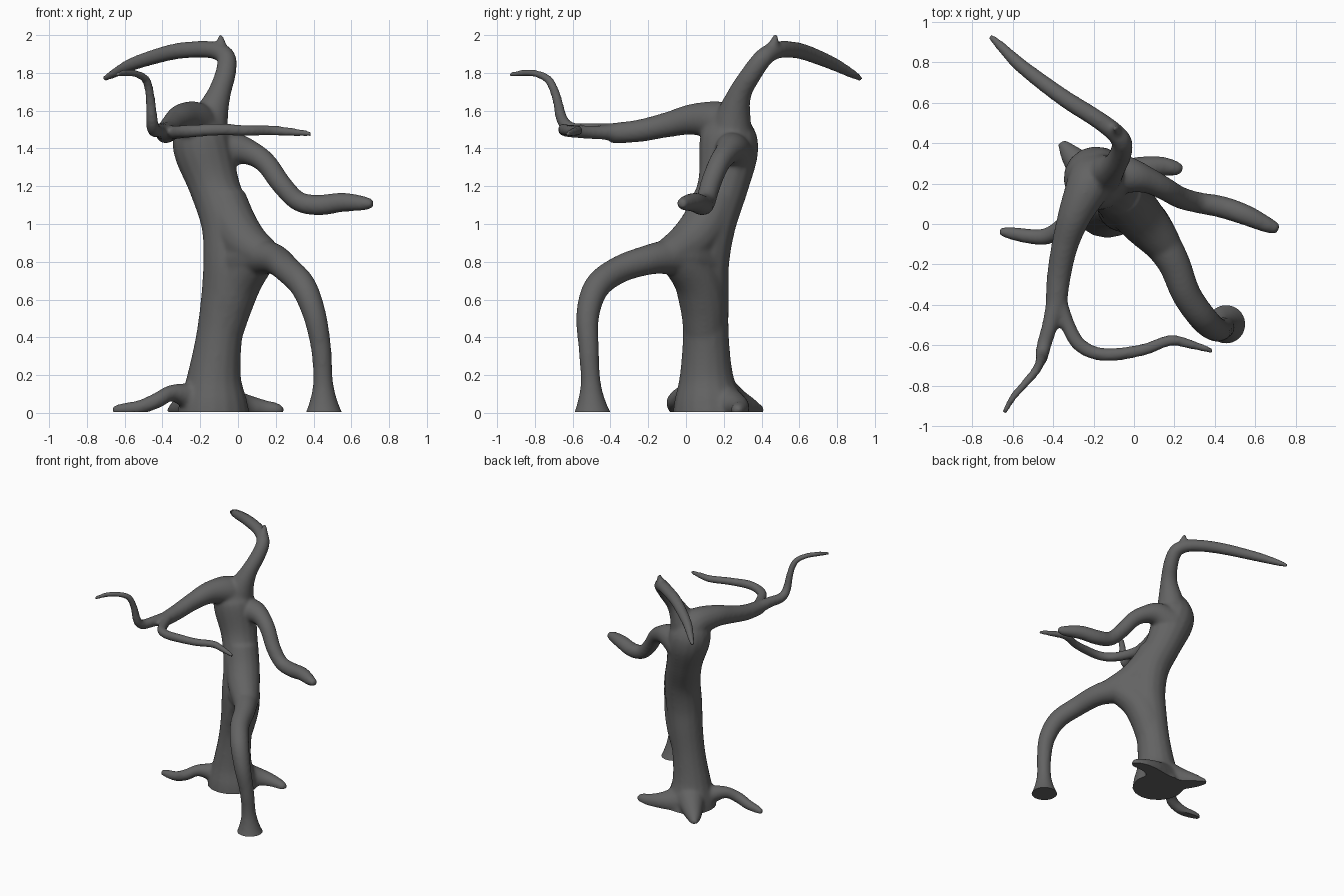
import bpy, bmesh, math
from mathutils import Vector

SIDES, STEPS = 16, 6


def spline(pts):
    """Catmull-Rom through (x, y, z, radius) points."""
    p = [Vector(q) for q in pts]
    p = [2 * p[0] - p[1]] + p + [2 * p[-1] - p[-2]]
    out = []
    for i in range(1, len(p) - 2):
        a, b, c, d = p[i - 1:i + 3]
        for s in range(STEPS):
            t = s / STEPS
            out.append(0.5 * (2 * b + (c - a) * t + (2 * a - 5 * b + 4 * c - d) * t ** 2
                              + (3 * b - a - 3 * c + d) * t ** 3))
    return out + [p[-2]]


def limb(bm, pts):
    """Closed tapering tube along a path."""
    path = spline(pts)
    pos = [q.to_3d() for q in path]
    n = len(pos)
    side, rings = None, []
    for i in range(n):
        t = (pos[min(i + 1, n - 1)] - pos[max(i - 1, 0)]).normalized()
        if side is None:
            side = t.orthogonal()
        side = (side - t * side.dot(t)).normalized()
        up = t.cross(side)
        ring = []
        for k in range(SIDES):
            a = 2 * math.pi * k / SIDES
            ring.append(bm.verts.new(pos[i] + (side * math.cos(a) + up * math.sin(a)) * path[i].w))
        rings.append(ring)
    for r, s in zip(rings, rings[1:]):
        for k in range(SIDES):
            j = (k + 1) % SIDES
            bm.faces.new((r[k], r[j], s[j], s[k]))
    bm.faces.new(rings[0][::-1])
    bm.faces.new(rings[-1])


trunk = [(-.13, .125, -.06, .2), (-.13, .115, .06, .18), (-.125, .108, .2, .142), (-.1, .105, .4, .123),
         (-.07, .1, .6, .127), (-.05, .095, .8, .135), (-.06, .13, 1, .135), (-.125, .195, 1.2, .135),
         (-.18, .225, 1.38, .157), (-.2, .22, 1.48, .147), (-.2, .21, 1.56, .1)]
crown = [(-.17, .24, 1.42, .12), (-.145, .25, 1.56, .095), (-.1, .285, 1.69, .063), (-.065, .35, 1.8, .055),
         (-.062, .41, 1.88, .051), (-.11, .465, 1.915, .047), (-.2, .53, 1.925, .045),
         (-.35, .625, 1.91, .043), (-.55, .775, 1.85, .036), (-.66, .88, 1.795, .025), (-.712, .93, 1.766, .015)]
spike = [(-.09, .45, 1.92, .04), (-.09, .47, 1.97, .023), (-.095, .475, 2.003, .013)]
front_bough = [(-.2, .25, 1.42, .13), (-.22, .2, 1.53, .115), (-.29, .05, 1.555, .085),
               (-.34, -.1, 1.525, .067), (-.37, -.25, 1.493, .06), (-.385, -.4, 1.48, .054)]
rising_twig = [(-.38, -.36, 1.485, .05), (-.415, -.5, 1.495, .04), (-.445, -.6, 1.5, .037),
               (-.455, -.655, 1.55, .032), (-.465, -.685, 1.67, .026), (-.485, -.725, 1.76, .024),
               (-.54, -.79, 1.795, .021), (-.6, -.86, 1.8, .019), (-.643, -.935, 1.79, .014)]
cross_twig = [(-.38, -.36, 1.485, .045), (-.335, -.48, 1.485, .037), (-.28, -.585, 1.49, .036),
              (-.2, -.635, 1.495, .034), (-.1, -.645, 1.5, .033), (.05, -.62, 1.495, .03),
              (.18, -.575, 1.495, .028), (.28, -.595, 1.487, .024), (.39, -.627, 1.477, .015)]
right_arm = [(-.13, .25, 1.36, .12), (-.02, .24, 1.395, .09), (.07, .215, 1.375, .066), (.15, .175, 1.32, .058),
             (.23, .13, 1.21, .055), (.32, .105, 1.12, .053), (.43, .085, 1.1, .055),
             (.55, .045, 1.115, .052), (.66, -.005, 1.11, .04), (.715, -.025, 1.107, .024)]
leg = [(-.02, .08, .8, .12), (.07, -.01, .825, .115), (.14, -.1, .825, .093), (.2, -.2, .81, .08),
       (.26, -.35, .76, .073), (.345, -.47, .67, .07), (.405, -.52, .52, .062), (.44, -.515, .34, .054),
       (.45, -.505, .17, .053), (.453, -.5, .06, .075), (.455, -.495, -.04, .115)]
# Webs that blend the leg into the trunk above and below
upper_web = [(-.075, .155, 1.13, .12), (-.025, .1, 1, .125), (.04, .02, .9, .12), (.13, -.085, .835, .098),
             (.19, -.18, .815, .07)]
lower_web = [(-.085, .1, .42, .11), (-.045, .09, .58, .125), (.015, .05, .71, .12), (.1, -.04, .81, .1),
             (.15, -.12, .825, .075)]
left_root = [(-.15, .12, .06, .11), (-.25, .06, .085, .075), (-.35, -.01, .105, .045), (-.43, -.06, .065, .042),
             (-.52, -.06, .03, .038), (-.61, -.045, .02, .032), (-.665, -.035, .015, .02)]
right_root = [(-.08, .2, .04, .12), (.03, .265, .035, .07), (.13, .285, .022, .05), (.205, .275, .015, .038),
              (.24, .27, .01, .022)]
back_root = [(-.15, .16, .09, .13), (-.24, .26, .05, .085), (-.31, .34, .025, .055), (-.36, .405, .01, .022)]

bm = bmesh.new()
for part in (trunk, crown, spike, front_bough, rising_twig, cross_twig, right_arm, leg,
             upper_web, lower_web, left_root, right_root, back_root):
    limb(bm, part)
raw = bpy.data.meshes.new("raw_limbs")
bm.to_mesh(raw)
bm.free()

# Fuse all limbs into one skin and soften the joints
tree = bpy.data.objects.new("bare_tree", raw)
bpy.context.collection.objects.link(tree)
fuse = tree.modifiers.new("fuse", 'REMESH')
fuse.mode = 'VOXEL'
fuse.voxel_size = 0.011
soft = tree.modifiers.new("soften", 'SMOOTH')
soft.factor = 0.5
soft.iterations = 12
skin = bpy.data.meshes.new_from_object(tree.evaluated_get(bpy.context.evaluated_depsgraph_get()))
tree.modifiers.clear()
tree.data = skin

# Flat cut at ground level
bm = bmesh.new()
bm.from_mesh(skin)
bmesh.ops.bisect_plane(bm, geom=bm.verts[:] + bm.edges[:] + bm.faces[:], dist=1e-5,
                       plane_co=(0, 0, 0.005), plane_no=(0, 0, -1), clear_outer=True)
bmesh.ops.holes_fill(bm, edges=[e for e in bm.edges if e.is_boundary], sides=0)
bm.to_mesh(skin)
bm.free()

# Dark bark
bark = bpy.data.materials.new("bark")
bark.diffuse_color = (0.125, 0.125, 0.125, 1)
skin.materials.clear()
skin.materials.append(bark)

bpy.context.view_layer.objects.active = tree
tree.select_set(True)
bpy.ops.object.shade_smooth_by_angle(angle=math.radians(50))
